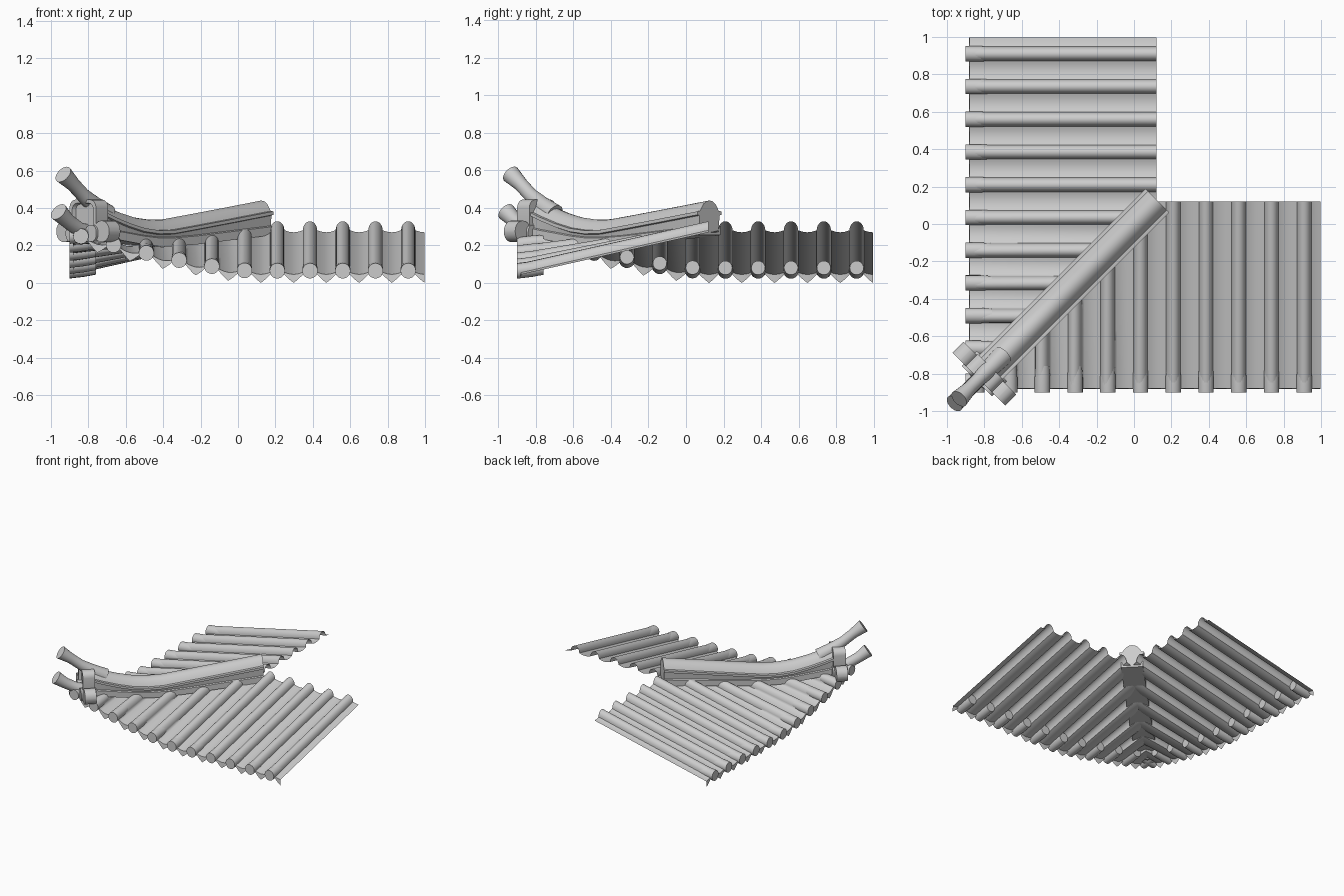
import bpy, bmesh, math
from mathutils import Vector

cube = bpy.data.objects.get("Cube")
if cube:
    bpy.data.objects.remove(cube)

clay = bpy.data.materials.new("grey_clay")
clay.use_nodes = True
GREY = (0.6, 0.6, 0.6, 1)
clay.diffuse_color = GREY
clay.node_tree.nodes["Principled BSDF"].inputs["Base Color"].default_value = GREY

PITCH, FIRST_RIB, EAVE, TOP = 0.175, 0.91, -0.88, 0.12
R2 = math.sqrt(0.5)


def finish(bm, name, angle=35):
    bmesh.ops.remove_doubles(bm, verts=bm.verts, dist=0.0002)
    bmesh.ops.recalc_face_normals(bm, faces=bm.faces)
    mesh = bpy.data.meshes.new(name)
    bm.to_mesh(mesh)
    bm.free()
    mesh.materials.append(clay)
    obj = bpy.data.objects.new(name, mesh)
    bpy.context.collection.objects.link(obj)
    bpy.ops.object.select_all(action="DESELECT")
    obj.select_set(True)
    bpy.context.view_layer.objects.active = obj
    bpy.ops.object.shade_smooth_by_angle(angle=math.radians(angle))
    return obj


def loft(name, rings, closed=True, caps=True, angle=35):
    bm = bmesh.new()
    rows = [[bm.verts.new(p) for p in ring] for ring in rings]
    n = len(rows[0])
    for a, b in zip(rows, rows[1:]):
        for i in range(n if closed else n - 1):
            j = (i + 1) % n
            bm.faces.new((a[i], a[j], b[j], b[i]))
    if caps:
        bm.faces.new(rows[0])
        bm.faces.new(rows[-1])
    return finish(bm, name, angle)


def hip(c, u, z):
    """Point on the diagonal: c along it, u across it."""
    return Vector((c + u * R2, c - u * R2, z))


# Roof surface: the eave sweeps upward toward the corner
def lift(x):
    return 0.185 * min(1, max(0, (0.06 - x) / 0.9)) ** 1.35


def pan_height(x, y):
    t = (y - EAVE) / (TOP - EAVE)
    return 0.056 + lift(x) * (1 - t) + 0.225 * t


def rib_offset(x):
    return (x - FIRST_RIB + PITCH / 2) % PITCH - PITCH / 2


def wave(x):
    d = abs(rib_offset(x))
    if d < 0.038:
        return 0.048 * math.sqrt(1 - (d / 0.038) ** 2)
    return -0.011 * math.sin(math.pi / 2 * (d - 0.038) / (PITCH / 2 - 0.038))


# Column positions follow the ribs, denser around their round tops
steps = [0.038 * math.sin(math.radians(a)) for a in range(-90, 91, 15)]
steps += [0.05, 0.065, PITCH / 2, PITCH - 0.065, PITCH - 0.05]
columns = sorted(FIRST_RIB - k * PITCH + s for k in range(12) for s in steps)
columns = [x for x in columns if EAVE < x < FIRST_RIB + PITCH / 2 + 0.001]


def tile_sheet(name, swap):
    strips, teeth = [], []
    for x in columns:
        end = min(TOP, x)
        ys = [EAVE + (end - EAVE) * i / 10 for i in range(11)]
        strips.append([swap(x, y, pan_height(x, y) + wave(x)) for y in ys])
        edge = pan_height(x, EAVE) + min(wave(x), 0)
        drop = 0.045 * max(0, abs(rib_offset(x)) - 0.02) / (PITCH / 2 - 0.02)
        teeth.append([swap(x, EAVE, edge), swap(x, EAVE - 0.003, edge - drop)])
    loft(name + "_tiles", strips, closed=False, caps=False, angle=60)
    loft(name + "_drip_edge", teeth, closed=False, caps=False)


def eave_caps(name, swap):
    for k in range(11):
        x = FIRST_RIB - k * PITCH
        z = pan_height(x, EAVE) + 0.008
        rings = []
        for y, r in ((-0.9, 0.041), (-0.82, 0.041), (-0.76, 0.037)):
            rise = (y + 0.9) * 0.12
            rings.append([swap(x + r * math.cos(a), y, z + rise + r * math.sin(a))
                          for a in (math.tau * i / 20 for i in range(20))])
        loft(f"{name}_eave_cap_{k + 1}", rings)


for side, swap in (("front", lambda x, y, z: (x, y, z)),
                   ("right", lambda x, y, z: (y, x, z))):
    tile_sheet(side, swap)
    eave_caps(side, swap)


# Hip ridge: rounded cap, flange, wall and footing swept along the diagonal
def ridge_section(c, top, base):
    half = [(0, top), (0.022, top - 0.004), (0.044, top - 0.018),
            (0.062, top - 0.042), (0.07, top - 0.056), (0.09, top - 0.058),
            (0.09, top - 0.076), (0.076, top - 0.08),
            (0.072, base + 0.05), (0.082, base + 0.045), (0.082, base)]
    section = half + [(-u, z) for u, z in reversed(half[1:])]
    return [hip(c, u, z) for u, z in section]


path = [(0.125, 0.44, 0.255), (-0.08, 0.4, 0.23), (-0.28, 0.362, 0.205),
        (-0.4, 0.34, 0.195), (-0.48, 0.338, 0.195), (-0.56, 0.35, 0.205),
        (-0.64, 0.376, 0.22), (-0.72, 0.41, 0.235), (-0.79, 0.445, 0.25)]
loft("hip_ridge", [ridge_section(*p) for p in path], angle=28)


# Upswept horns at the corner
def horn(name, points):
    rings = []
    for i, (c, z, r) in enumerate(points):
        a, b = points[max(i - 1, 0)], points[min(i + 1, len(points) - 1)]
        along = Vector(((b[0] - a[0]) / R2, b[1] - a[1])).normalized()
        ring = []
        for k in range(20):
            t = math.tau * k / 20
            up = r * math.sin(t)
            ring.append(hip(c - along.y * up * R2, r * math.cos(t), z + along.x * up))
        rings.append(ring)
    # Rings face along the path, so reversed travel keeps the same tube
    loft(name, rings)


horn("upper_horn", [(-0.7, 0.365, 0.055), (-0.77, 0.415, 0.048), (-0.83, 0.47, 0.038),
                    (-0.88, 0.525, 0.038), (-0.935, 0.58, 0.05)])
horn("lower_horn", [(-0.78, 0.26, 0.045), (-0.85, 0.285, 0.04),
                    (-0.91, 0.33, 0.04), (-0.96, 0.38, 0.05)])


# Ornamental end block: rounded plate, raised rim and side scrolls
def rounded_outline(width, height, radius):
    pts = []
    for q, (sx, sz) in enumerate(((1, 1), (-1, 1), (-1, -1), (1, -1))):
        for i in range(6):
            a = math.pi / 2 * (q + i / 5)
            pts.append((sx * (width / 2 - radius) + radius * math.cos(a),
                        sz * (height / 2 - radius) + radius * math.sin(a)))
    return pts


def block(name, width, height, radius, center, layers):
    loft(name, [[hip(c, center[0] + u * s, center[1] + z * s)
                 for u, z in rounded_outline(width, height, radius)]
                for c, s in layers])


block("end_plate", 0.2, 0.19, 0.045, (0, 0.35),
      [(-0.765, 1), (-0.83, 1), (-0.83, 0.8), (-0.815, 0.74)])
for sign, side in ((1, "front"), (-1, "right")):
    block(side + "_scroll", 0.115, 0.115, 0.055, (sign * 0.142, 0.275),
          [(-0.77, 1), (-0.83, 1)])
    block(side + "_inner_scroll", 0.08, 0.09, 0.035, (sign * 0.075, 0.265),
          [(-0.76, 1), (-0.84, 1)])
